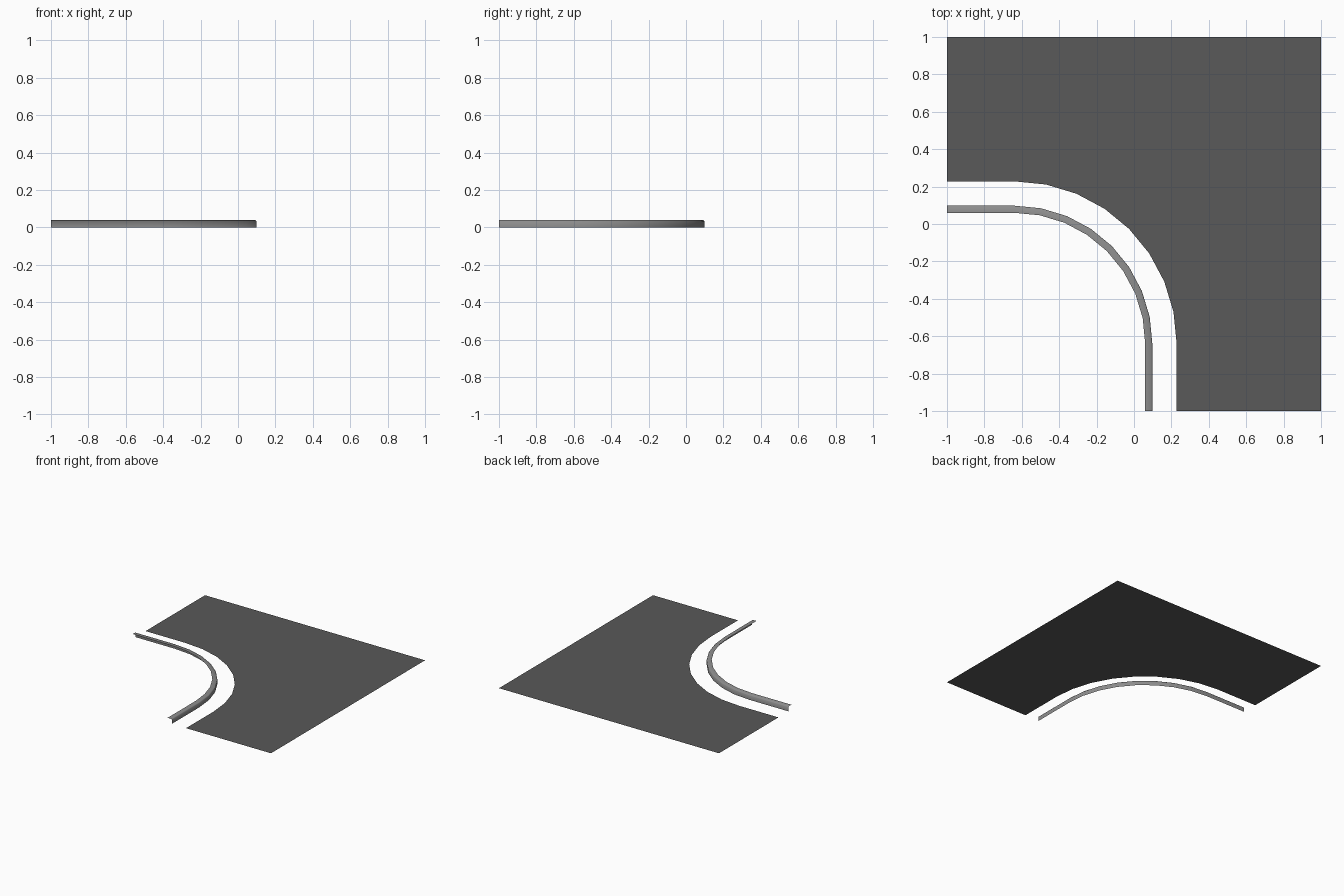
import bpy, bmesh, math

if "Cube" in bpy.data.objects:
    bpy.data.objects.remove(bpy.data.objects["Cube"])

CENTRE = -0.64   # x and y of the bend centre
STEPS = 8        # segments in the quarter bend


def material(name, value):
    m = bpy.data.materials.new(name)
    m.diffuse_color = (value, value, value, 1)
    m.use_nodes = True
    m.node_tree.nodes["Principled BSDF"].inputs["Base Color"].default_value = m.diffuse_color
    return m


def bend(radius):
    """Straight run in from the left, quarter bend, straight run to the front."""
    arc = []
    for i in range(STEPS + 1):
        a = math.pi / 2 * (1 - i / STEPS)
        arc.append((CENTRE + radius * math.cos(a), CENTRE + radius * math.sin(a)))
    return [(-1, CENTRE + radius)] + arc + [(CENTRE + radius, -1)]


def make_object(name, bm, mat):
    mesh = bpy.data.meshes.new(name)
    bm.to_mesh(mesh)
    bm.free()
    mesh.materials.append(mat)
    ob = bpy.data.objects.new(name, mesh)
    bpy.context.collection.objects.link(ob)
    return ob


# Flat ground plate with a curved inner edge
bm = bmesh.new()
outline = bend(0.868) + [(1, -1), (1, 1), (-1, 1)]
face = bm.faces.new([bm.verts.new((x, y, 0)) for x, y in outline])
face.normal_update()
if face.normal.z < 0:
    face.normal_flip()
bmesh.ops.triangulate(bm, faces=bm.faces[:])
make_object("ground_plate", bm, material("dark grey", 0.10))

# Curved kerb: outer wall, small chamfer and top, open on the inner side
bm = bmesh.new()
profile = [(0.738, 0), (0.738, 0.035), (0.733, 0.04), (0.70, 0.04)]
rows = [[bm.verts.new((x, y, z)) for x, y in bend(r)] for r, z in profile]
for low, high in zip(rows, rows[1:]):
    for i in range(len(low) - 1):
        bm.faces.new((low[i], high[i], high[i + 1], low[i + 1]))
kerb = make_object("kerb", bm, material("mid grey", 0.27))

bpy.ops.object.select_all(action='DESELECT')
kerb.select_set(True)
bpy.context.view_layer.objects.active = kerb
bpy.ops.object.shade_smooth_by_angle(angle=math.radians(50))
